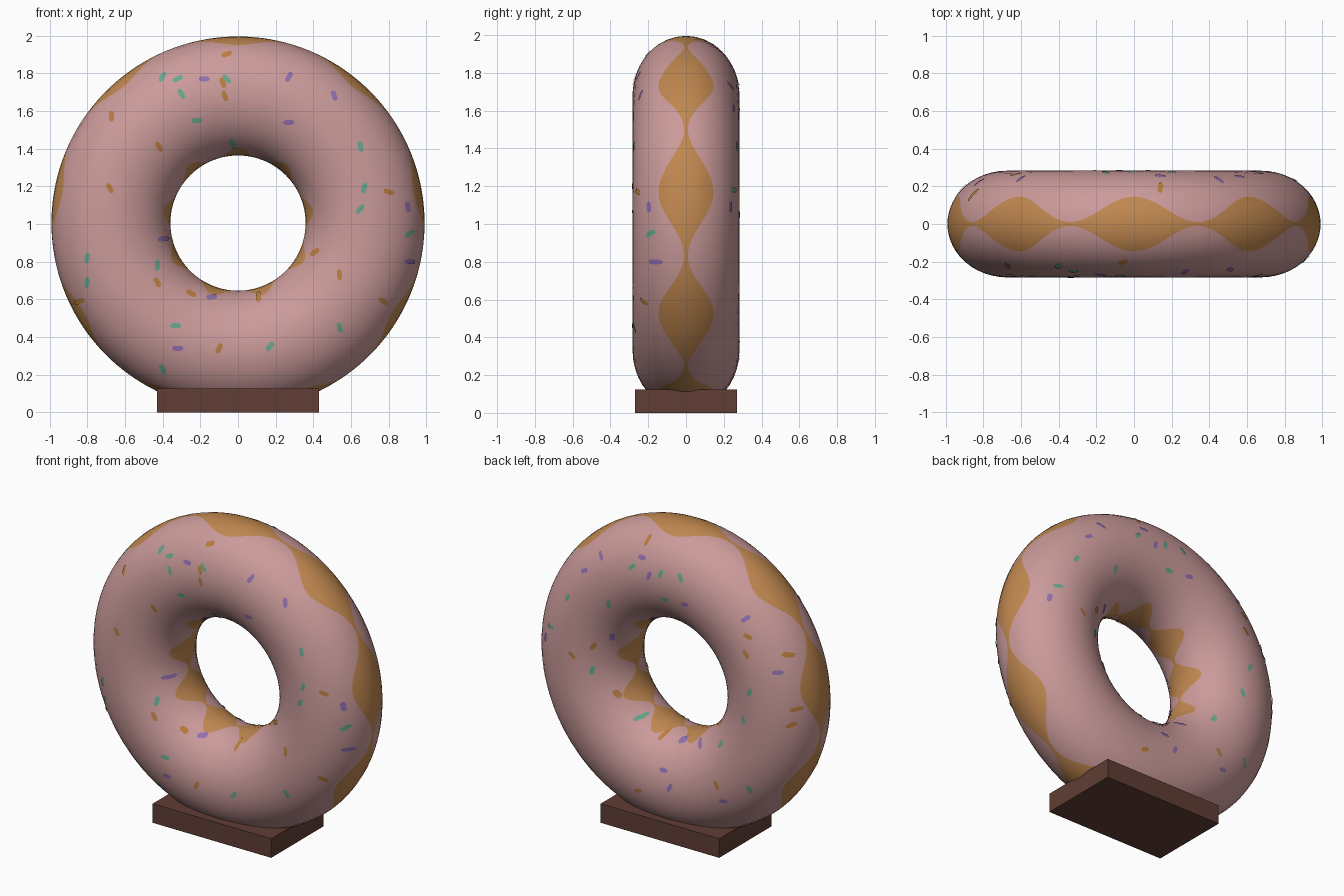
import bpy, bmesh, math
from mathutils import Vector

if "Cube" in bpy.data.objects:
    bpy.data.objects.remove(bpy.data.objects["Cube"])

CZ, R, A, B = 1.005, 0.675, 0.316, 0.283   # ring centre, major radius, section radii


def material(name, rgb):
    m = bpy.data.materials.new(name)
    m.diffuse_color = (*rgb, 1)
    m.use_nodes = True
    m.node_tree.nodes["Principled BSDF"].inputs["Base Color"].default_value = m.diffuse_color
    return m


pink = material("pink_icing", (0.60, 0.325, 0.325))
dough = material("golden_dough", (0.53, 0.245, 0.08))
orange = material("orange_sprinkle", (0.49, 0.205, 0.05))
teal = material("teal_sprinkle", (0.14, 0.38, 0.27))
purple = material("purple_sprinkle", (0.28, 0.16, 0.43))
brown = material("brown_base", (0.115, 0.048, 0.035))


def finish(bm, name, mats, smooth=True):
    me = bpy.data.meshes.new(name)
    for f in bm.faces:
        f.smooth = smooth
    bm.to_mesh(me)
    bm.free()
    ob = bpy.data.objects.new(name, me)
    for m in mats:
        me.materials.append(m)
    bpy.context.collection.objects.link(ob)
    return ob


# Ring: rows follow the nine-lobed edge of the icing on the outside and in the hole
N = 180
DOUGH_ROWS, ICING_ROWS = 6, 20


def section_angles(theta):
    wave = 0.5 + 0.5 * math.cos(9 * (theta - math.pi / 2))
    h = math.radians(2 + 29 * wave)
    bands = [(-h, h, DOUGH_ROWS), (h, math.pi - h, ICING_ROWS),
             (math.pi - h, math.pi + h, DOUGH_ROWS),
             (math.pi + h, 2 * math.pi - h, ICING_ROWS)]
    return [a + (b - a) * i / n for a, b, n in bands for i in range(n)]


bm = bmesh.new()
rings = []
for k in range(N):
    th = 2 * math.pi * k / N
    ring = []
    for ph in section_angles(th):
        r = R + A * math.cos(ph)
        ring.append(bm.verts.new((r * math.cos(th), B * math.sin(ph), CZ + r * math.sin(th))))
    rings.append(ring)
half = DOUGH_ROWS + ICING_ROWS
M = 2 * half
for k in range(N):
    a, b = rings[k], rings[(k + 1) % N]
    for j in range(M):
        f = bm.faces.new((a[j], a[(j + 1) % M], b[(j + 1) % M], b[j]))
        f.material_index = 1 if j % half < DOUGH_ROWS else 0
bmesh.ops.recalc_face_normals(bm, faces=bm.faces)
finish(bm, "iced_ring", [pink, dough])


# Sprinkles: thin plates projected front-to-back onto the ring
def on_ring(x, z, side):
    d = z - CZ
    r = max(math.hypot(x, d), 1e-6)
    q = min(max(r, R - A * 0.985), R + A * 0.985)
    c = (q - R) / A
    s = math.sqrt(1 - c * c)
    ux, uz = x / r, d / r
    n = Vector((ux * c / A, side * s / B, uz * c / A)).normalized()
    return Vector((ux * q, side * s * B, CZ + uz * q)) + n * 0.004


def sprinkle(bm, x, z, deg, side):
    a = math.radians(deg)
    dx, dz = math.cos(a), math.sin(a)
    rows = []
    for i in range(9):
        t = i / 4 - 1
        w = 0.013 * max(0.45, math.sqrt(1 - abs(t) ** 5))
        rows.append([bm.verts.new(on_ring(side * -1 * (x + dx * t * 0.028 - dz * w * s),
                                          z + dz * t * 0.028 + dx * w * s, side))
                     for s in (-1, 0, 1)])
    for p, q in zip(rows, rows[1:]):
        for j in range(2):
            f = bm.faces.new((p[j], q[j], q[j + 1], p[j + 1]))
            f.normal_update()
            if f.normal.y * side < 0:
                f.normal_flip()


def sprinkles(name, mat, side, spots):
    bm = bmesh.new()
    for x, z, deg in spots:
        sprinkle(bm, x, z, deg, side)
    finish(bm, name, [mat])


# Front sprinkles (x, z, angle)
sprinkles("front_orange_sprinkles", orange, -1, [
    (-.06, 1.90, 20), (-.08, 1.75, -70), (-.07, 1.68, -70), (-.67, 1.57, 90),
    (-.42, 1.41, -60), (-.68, 1.19, -60), (.80, 1.17, -20), (.54, .73, 95),
    (.41, .85, 35), (-.43, .69, -60), (-.25, .63, -30), (.11, .61, 85),
    (.77, .59, -35), (-.10, .34, 65), (-.84, .59, 20)])
sprinkles("front_teal_sprinkles", teal, -1, [
    (-.40, 1.78, 60), (-.32, 1.77, 25), (-.30, 1.69, -60), (-.06, 1.77, -45),
    (-.22, 1.55, 0), (-.03, 1.43, -70), (.65, 1.41, -75), (.67, 1.19, 75),
    (.65, 1.08, 50), (.91, .95, 35), (-.80, .82, 80), (-.80, .69, 85),
    (-.43, .78, 90), (-.33, .46, 0), (.54, .45, -75), (.17, .35, 50), (-.40, .23, -60)])
sprinkles("front_purple_sprinkles", purple, -1, [
    (.27, 1.78, 60), (.51, 1.68, -70), (.27, 1.54, 0), (.90, 1.09, -80),
    (.91, .80, 0), (-.40, .92, 5), (-.14, .61, 5), (-.32, .34, 0), (-.18, 1.77, 0)])

# Back sprinkles (x as seen from behind, z, angle)
sprinkles("back_orange_sprinkles", orange, 1, [
    (-.14, 1.90, 80), (.63, 1.50, -20), (.63, 1.39, -50), (.85, 1.40, -20),
    (.92, 1.07, 10), (.90, .97, 30), (-.50, 1.13, 60), (-.63, 1.05, -40),
    (-.38, .82, -50), (-.07, .62, 60), (-.15, .29, 20), (.42, .48, -60)])
sprinkles("back_teal_sprinkles", teal, 1, [
    (-.20, 1.74, 40), (.01, 1.75, 70), (.15, 1.76, -60), (-.37, 1.45, 80),
    (.04, 1.59, 0), (-.51, .97, 80), (-.24, .69, 20), (.66, 1.15, 70),
    (.61, .96, -70), (.42, .73, 60), (.64, .50, -70), (-.67, 1.41, 60), (-.80, 1.18, 0)])
sprinkles("back_purple_sprinkles", purple, 1, [
    (-.56, 1.61, 30), (-.45, 1.73, -40), (-.14, 1.81, 0), (-.07, 1.72, 70),
    (.19, 1.60, 10), (.60, 1.60, 40), (.82, 1.30, 0), (-.40, 1.20, 80),
    (.07, .62, 20), (.22, .65, -30), (.02, .46, 0), (.08, .37, 60),
    (.46, .38, 10), (-.85, 1.09, 80)])

# Base block
bm = bmesh.new()
bmesh.ops.create_cube(bm, size=1)
for v in bm.verts:
    v.co = Vector((v.co.x * 0.86, v.co.y * 0.54, (v.co.z + 0.5) * 0.125))
finish(bm, "base_block", [brown], smooth=False)
